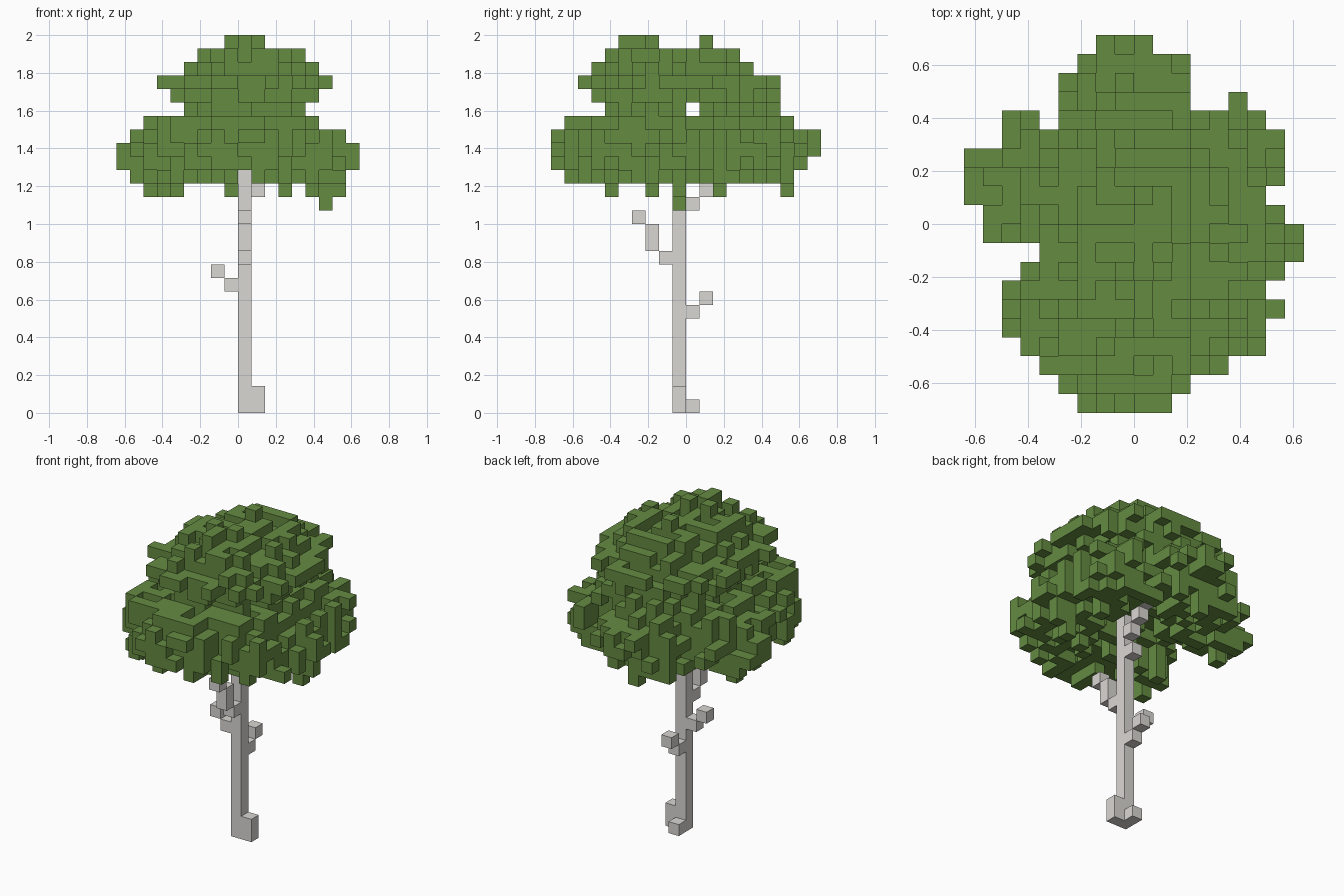
import bpy, bmesh, random
from collections import Counter
from mathutils import Vector

random.seed(7)
U = 1 / 14  # edge length of one cube

cube = bpy.data.objects.get("Cube")
if cube:
    bpy.data.objects.remove(cube, do_unlink=True)


def make_material(name, rgb):
    mat = bpy.data.materials.new(name)
    mat.use_nodes = True
    color = (*rgb, 1)
    mat.diffuse_color = color
    mat.node_tree.nodes["Principled BSDF"].inputs["Base Color"].default_value = color
    return mat


leaf_green = make_material("leaf green", (0.128, 0.258, 0.053))
bark_grey = make_material("pale bark", (0.70, 0.68, 0.65))

AXES = [Vector(d) for d in ((1, 0, 0), (-1, 0, 0), (0, 1, 0), (0, -1, 0), (0, 0, 1), (0, 0, -1))]


def neighbours(cell):
    return [tuple(int(c + a) for c, a in zip(cell, axis)) for axis in AXES]


def build_cells(name, cells, mat):
    """Outer skin of a set of unit cubes."""
    bm = bmesh.new()
    corners = {}

    def corner(point):
        key = tuple(round(c) for c in point)
        if key not in corners:
            corners[key] = bm.verts.new(Vector(key) * U)
        return corners[key]

    for cell in sorted(cells):
        middle = Vector(cell) + Vector((.5, .5, .5))
        for axis, other in zip(AXES, neighbours(cell)):
            if other in cells:
                continue
            side = Vector((axis.y, axis.z, axis.x))
            up = axis.cross(side)
            bm.faces.new([corner(middle + (axis + side * a + up * b) / 2)
                          for a, b in ((-1, -1), (1, -1), (1, 1), (-1, 1))])
    mesh = bpy.data.meshes.new(name)
    bm.to_mesh(mesh)
    bm.free()
    mesh.materials.append(mat)
    obj = bpy.data.objects.new(name, mesh)
    bpy.context.collection.objects.link(obj)
    return obj


# Trunk, root bumps and stepped branches
trunk = {(0, -1, k) for k in range(20)}
trunk |= {(1, -1, 0), (1, -1, 1), (0, 0, 0)}
build_cells("trunk", trunk, bark_grey)
branches = {
    "low_back_branch": {(0, 0, 7), (0, 1, 8)},
    "side_branch": {(-1, -1, 9), (-2, -1, 10)},
    "front_branch": {(0, -2, 11), (0, -3, 12), (0, -3, 13), (0, -4, 14)},
    "high_back_branch": {(0, 0, 15), (1, 1, 16), (1, 2, 17), (1, 3, 18)},
}
for name, cells in branches.items():
    build_cells(name, cells, bark_grey)

# Crown outline: width per layer, depth per layer (both from layer 17 up)
WIDTH = "-8,8 -9,9 -9,9 -8,8 -7,6 -4,5 -5,6 -6,7 -4,6 -3,5 -1,2"
DEPTH = "-9,8 -10,9 -10,10 -10,10 -9,8 -6,7 -7,7 -8,7 -7,5 -6,4 -5,2"
# Crown plan: width per row, front to back
PLAN = ("-3,2 -4,3 -5,5 -6,7 -7,7 -7,8 -7,7 -6,8 -5,9 -8,9 "
        "-8,8 -9,7 -9,8 -9,8 -7,8 -7,7 -4,6 -4,3 -3,3 -2,1")


def spans(text, start):
    return {start + i: tuple(map(int, part.split(",")))
            for i, part in enumerate(text.split())}


width, depth, plan = spans(WIDTH, 17), spans(DEPTH, 17), spans(PLAN, -10)
gaps = [lambda i, j, k: k == 22 and j == 0,
        lambda i, j, k: k == 27 and -2 <= j <= 0,
        lambda i, j, k: j == 6 and 3 <= i < 5,
        lambda i, j, k: j == 5 and i == -5,
        lambda i, j, k: k == 17 and i == 0 and j < 0,
        lambda i, j, k: k < 19 and i < -2 and -3 <= j < 0]


def in_outline(cell):
    """Inside the plan and the rounded outline of its layer."""
    i, j, k = cell
    inside = all(lo <= v < hi for v, (lo, hi) in
                 ((i, width[k]), (j, depth[k]), (i, plan[j])))
    oval = sum(((2 * v + 1 - lo - hi) / (hi - lo)) ** 2
               for v, (lo, hi) in ((i, width[k]), (j, depth[k])))
    return inside and oval < 1.12 and not any(gap(*cell) for gap in gaps)


def in_ellipsoid(cell, centre, radii):
    return sum(((v + .5 - c) / r) ** 2 for v, c, r in zip(cell, centre, radii)) < 1


# Lower foliage lobes: centre and radii in cubes
lobes = [
    ((-3, -5.5, 18.9), (4.3, 4.2, 3.4)),
    ((0, -6.2, 19.3), (4, 4.1, 3)),
    ((4, -5, 18.9), (4, 4, 3.4)),
    ((4.8, -1, 18.8), (4.3, 4, 3)),
    ((4.3, 3.5, 18.9), (4.1, 3.9, 3.3)),
    ((-5, 2, 18.9), (4.3, 4.2, 3.4)),
    ((-.5, 6, 19.2), (4, 4.2, 3.2)),
    ((0, 0, 21), (6, 7, 2.3)),
]
hollow = ((.5, .5, 17), (3, 3.5, 2.3))  # open space round the trunk top


def in_crown(cell):
    lobed = cell[2] >= 22 or any(in_ellipsoid(cell, *lobe) for lobe in lobes)
    return lobed and in_outline(cell) and not in_ellipsoid(cell, *hollow)


grid = [(i, j, k) for i in range(-9, 9) for j in range(-10, 10) for k in range(17, 28)]
solid = {cell for cell in grid if in_crown(cell)}


def shadows(cell):
    """The cell's place in each of the three axis projections."""
    return [(axis, cell[:axis] + cell[axis + 1:]) for axis in range(3)]


# Knobbly surface: drop random outer cubes that leave the outline unbroken
foliage = set(solid)
cover = Counter(s for cell in solid for s in shadows(cell))
shuffled = sorted(solid)
random.shuffle(shuffled)
for cell in shuffled:
    exposed = any(n not in solid for n in neighbours(cell))
    spare = all(cover[s] > 1 for s in shadows(cell))
    if exposed and spare and random.random() < .46:
        foliage.discard(cell)
        cover.subtract(shadows(cell))

# Hanging tufts below the lobes
for i, j, low in ((-6, -6, 16), (-7, 2, 16), (-5, -3, 16), (-1, 7, 16), (3, -3, 16),
                  (5, -3, 16), (6, -1, 15), (7, -1, 16), (5, 2, 16)):
    foliage |= {(i, j, k) for k in range(low, 19)}
foliage -= trunk | branches["high_back_branch"]
build_cells("foliage", foliage, leaf_green)
